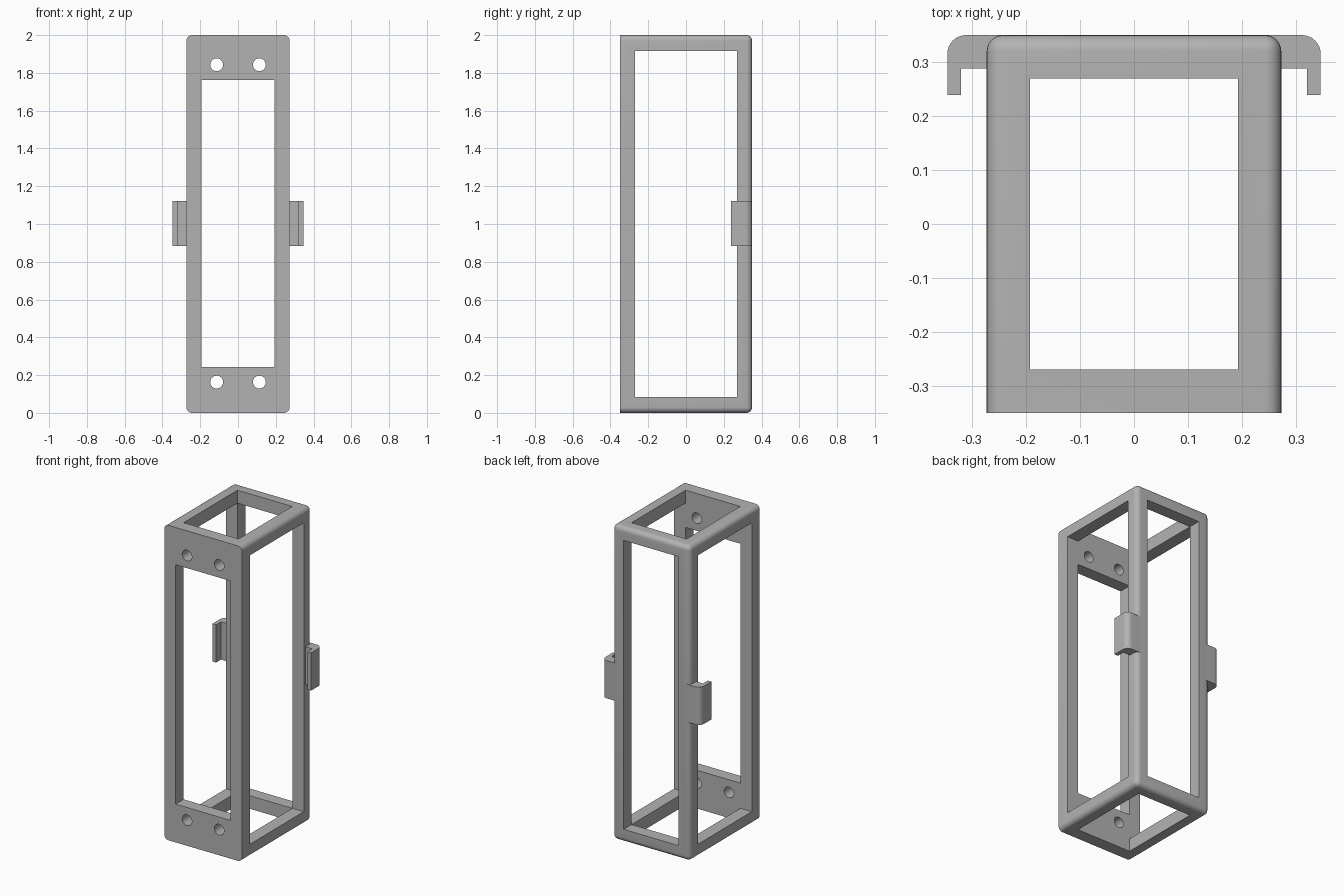
import bpy
import bmesh
import math
from mathutils import Matrix, Vector

cube = bpy.data.objects.get("Cube")
if cube:
    bpy.data.objects.remove(cube, do_unlink=True)

HALF_X, HALF_Y, HEIGHT = 0.273, 0.35, 2.0
BEAM = 0.08
IN_X, IN_Y = HALF_X - BEAM, HALF_Y - BEAM
LOW, HIGH = 0.083, 1.917
ROUND = 0.03

grey = bpy.data.materials.new("plain grey")
grey.use_nodes = True
COLOUR = (0.45, 0.45, 0.45, 1)
grey.diffuse_color = COLOUR
grey.node_tree.nodes["Principled BSDF"].inputs["Base Color"].default_value = COLOUR


def add_object(name, bm):
    bmesh.ops.recalc_face_normals(bm, faces=bm.faces)
    mesh = bpy.data.meshes.new(name)
    bm.to_mesh(mesh)
    bm.free()
    mesh.materials.append(grey)
    obj = bpy.data.objects.new(name, mesh)
    bpy.context.collection.objects.link(obj)
    return obj


def box(lo, hi):
    lo, hi = Vector(lo), Vector(hi)
    bm = bmesh.new()
    matrix = Matrix.Translation((lo + hi) / 2) @ Matrix.Diagonal((*(hi - lo), 1))
    bmesh.ops.create_cube(bm, size=1, matrix=matrix)
    return bm


def cut(target, bm):
    cutter = add_object("cutter", bm)
    cutter.hide_render = True
    mod = target.modifiers.new("cut", 'BOOLEAN')
    mod.operation = 'DIFFERENCE'
    mod.solver = 'EXACT'
    mod.object = cutter
    bpy.context.view_layer.objects.active = target
    bpy.ops.object.modifier_apply(modifier=mod.name)
    bpy.data.objects.remove(cutter, do_unlink=True)


def smooth(obj):
    bpy.ops.object.select_all(action='DESELECT')
    obj.select_set(True)
    bpy.context.view_layer.objects.active = obj
    bpy.ops.object.shade_smooth_by_angle(angle=math.radians(30))


# Frame block, rounded on every edge except around the flat front
bm = box((-HALF_X, -HALF_Y, 0), (HALF_X, HALF_Y, HEIGHT))
rounded = [e for e in bm.edges if any(v.co.y > 0 for v in e.verts)]
bmesh.ops.bevel(bm, geom=rounded, offset=ROUND, segments=6, profile=0.5, affect='EDGES')
frame = add_object("frame", bm)

# Openings through the sides, the top and bottom, the back and the front
cut(frame, box((-1, -IN_Y, LOW), (1, IN_Y, HIGH)))
cut(frame, box((-IN_X, -IN_Y, -1), (IN_X, IN_Y, 3)))
cut(frame, box((-IN_X, 0, LOW), (IN_X, 1, HIGH)))
cut(frame, box((-IN_X, -1, 0.243), (IN_X, 0, 1.763)))

# Screw holes in the front plates
for x in (-0.113, 0.113):
    for z in (0.163, 1.843):
        bm = bmesh.new()
        matrix = Matrix.Translation((x, -HALF_Y, z)) @ Matrix.Rotation(math.pi / 2, 4, 'X')
        bmesh.ops.create_cone(bm, cap_ends=True, segments=32, radius1=0.034,
                              radius2=0.034, depth=0.3, matrix=matrix)
        cut(frame, bm)
smooth(frame)

# Hooked clips on the rear posts
OUTER, CURVE = 0.346, 0.035
arc = [(OUTER - CURVE + CURVE * math.cos(a), HALF_Y - CURVE + CURVE * math.sin(a))
       for a in (math.pi / 2 * i / 8 for i in range(9))]
profile = [(0.235, 0.288), (0.321, 0.288), (0.321, 0.239), (OUTER, 0.239)] + arc + [(0.235, HALF_Y)]
for side, name in ((1, "left_clip"), (-1, "right_clip")):
    bm = bmesh.new()
    base = bm.faces.new([bm.verts.new((side * x, y, 0.883)) for x, y in profile])
    top = bmesh.ops.extrude_face_region(bm, geom=[base])["geom"]
    bmesh.ops.translate(bm, vec=(0, 0, 0.24),
                        verts=[v for v in top if isinstance(v, bmesh.types.BMVert)])
    smooth(add_object(name, bm))
